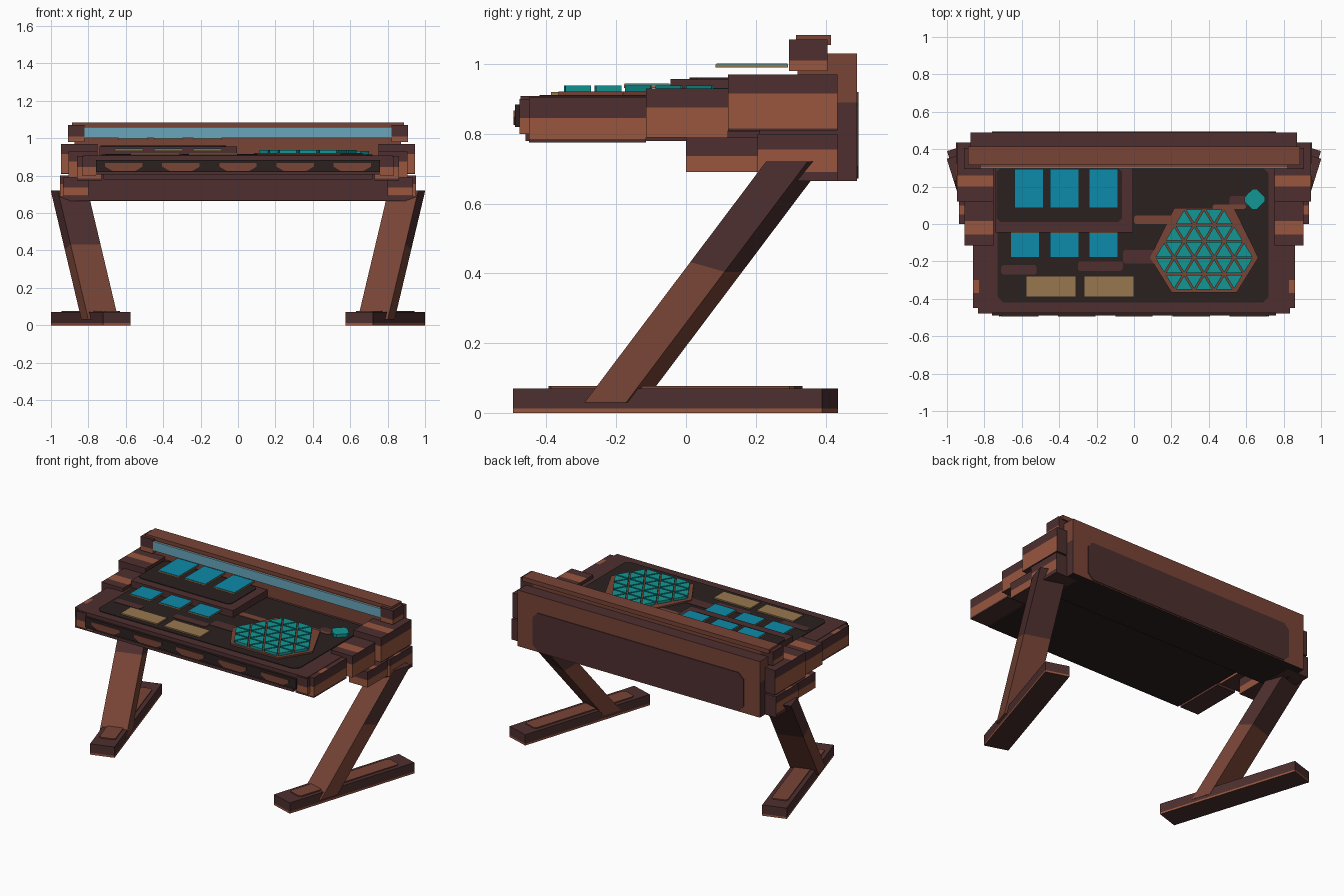
import bpy, bmesh, math
from mathutils import Matrix, Vector

cube = bpy.data.objects.get("Cube")
if cube:
    bpy.data.objects.remove(cube, do_unlink=True)

PALETTE = {"plum": (78, 47, 47), "brown": (120, 68, 54), "copper": (152, 86, 63),
           "dark": (43, 33, 32), "blue": (13, 138, 168), "teal": (18, 150, 148),
           "tan": (152, 119, 80), "glass": (104, 166, 188)}


def linear(c):
    c /= 255
    return c / 12.92 if c < 0.04 else ((c + 0.055) / 1.055) ** 2.4


MATS = {}
for key, rgb in PALETTE.items():
    m = bpy.data.materials.new(key)
    m.use_nodes = True
    col = [linear(c) for c in rgb] + [1]
    m.diffuse_color = col
    m.node_tree.nodes["Principled BSDF"].inputs["Base Color"].default_value = col
    MATS[key] = m


def finish(bm, name, color, matrix=None):
    """color is a palette name or a rule (face centre, normal) -> palette name."""
    if matrix:
        bm.transform(matrix)
    bmesh.ops.recalc_face_normals(bm, faces=bm.faces)
    me = bpy.data.meshes.new(name)
    slots = []
    for f in bm.faces:
        key = color if isinstance(color, str) else color(f.calc_center_median(), f.normal)
        if key not in slots:
            slots.append(key)
            me.materials.append(MATS[key])
        f.material_index = slots.index(key)
    bm.to_mesh(me)
    bm.free()
    ob = bpy.data.objects.new(name, me)
    bpy.context.collection.objects.link(ob)
    return ob


def cut(bm, co, no):
    bmesh.ops.bisect_plane(bm, geom=bm.verts[:] + bm.edges[:] + bm.faces[:],
                           plane_co=co, plane_no=no)


def box(name, x, y, z, color, zcuts=(), ycuts=(), matrix=None):
    bm = bmesh.new()
    bmesh.ops.create_cube(bm, size=1)
    for v in bm.verts:
        v.co = [r[0] if c < 0 else r[1] for c, r in zip(v.co, (x, y, z))]
    for h in zcuts:
        cut(bm, (0, 0, h), (0, 0, 1))
    for d in ycuts:
        cut(bm, (0, d, 0), (0, 1, 0))
    return finish(bm, name, color, matrix)


def add_prism(bm, pts, z0, z1):
    rings = [[bm.verts.new((px, py, h)) for px, py in pts] for h in (z0, z1)]
    bm.faces.new(rings[0][::-1])
    bm.faces.new(rings[1])
    for i in range(len(pts)):
        j = (i + 1) % len(pts)
        bm.faces.new((rings[0][i], rings[0][j], rings[1][j], rings[1][i]))


def prism(name, pts, z0, z1, color, matrix=None):
    bm = bmesh.new()
    add_prism(bm, pts, z0, z1)
    return finish(bm, name, color, matrix)


def bevelled(x, y, c):
    """Rectangle outline with cut corners."""
    (x0, x1), (y0, y1) = x, y
    return [(x0 + c, y0), (x1 - c, y0), (x1, y0 + c), (x1, y1 - c),
            (x1 - c, y1), (x0 + c, y1), (x0, y1 - c), (x0, y0 + c)]


def banded(lo, hi, y0=9, y1=9):
    """Copper band on upright faces, and across the top between y0 and y1."""
    def rule(c, n):
        if abs(n.z) < 0.5:
            return "copper" if lo < c.z < hi and n.y < 0.5 else "plum"
        return "copper" if n.z > 0 and y0 < c.y < y1 else "plum"
    return rule


# Legs, feet and stepped side arms
for side, s in (("left", 1), ("right", -1)):
    place = (Matrix.Scale(-1, 4, (1, 0, 0)) if s < 0 else Matrix()) \
        @ Matrix.Translation((0.7875, -0.03, 0)) @ Matrix.Rotation(math.radians(-17.5), 4, 'Z')
    box(side + "_foot", (-0.076, 0.076), (-0.464, 0.464), (0, 0.07),
        lambda c, n: "copper" if c.z < 0.012 and abs(n.z) < 0.5 else "plum",
        zcuts=[0.012], matrix=place)
    prism(side + "_foot_plate", bevelled((-0.05, 0.05), (-0.37, 0.37), 0.012),
          0.07, 0.077, "brown", place)

    # Slanted leg: profile in the foot's long plane, two-tone
    bm = bmesh.new()
    add_prism(bm, [(-0.245, 0.03), (-0.12, 0.03), (0.425, 0.72), (0.3, 0.72)], -0.078, 0.09)
    bm.transform(Matrix(((0, 0, 1, 0), (1, 0, 0, 0), (0, 1, 0, 0), (0, 0, 0, 1))))
    cut(bm, (0, 0.1, 0.425), (0, 0.27, 1))

    def leg_rule(c, n, s=s):
        if n.y < -0.6:
            return "brown" if s > 0 or c.z < 0.3 else "plum"
        return "plum" if c.z > 0.4 else "brown"
    finish(bm, side + "_leg", leg_rule, place)

    arms = [("rear_arm", (0.75, 0.947), (0.12, 0.435), (0.81, 0.97), (0.815, 0.915), (0.2, 0.26)),
            ("middle_arm", (0.75, 0.905), (-0.115, 0.12), (0.79, 0.93), (0.79, 0.875), (-0.055, 0.015)),
            ("front_arm", (0.73, 0.862), (-0.45, -0.115), (0.775, 0.905), (0.785, 0.845), (-0.37, -0.3)),
            ("lower_front_arm", (0.8, 0.935), (0, 0.205), (0.69, 0.79), (0.69, 0.737), (0.05, 0.1)),
            ("lower_rear_arm", (0.8, 0.953), (0.205, 0.435), (0.665, 0.8), (0.69, 0.755), (0.26, 0.32))]
    for name, x, y, z, band, top in arms:
        box(side + "_" + name, sorted((s * x[0], s * x[1])), y, z,
            banded(*band, *top), zcuts=band, ycuts=top)
    # Front corner block and rail end
    box(side + "_corner_block", sorted((s * 0.76, s * 0.835)), (-0.478, -0.4), (0.8, 0.9),
        banded(0.8, 0.845), zcuts=[0.845])
    box(side + "_rail_end", sorted((s * 0.82, s * 0.91)), (0.295, 0.405), (0.98, 1.07),
        banded(0.98, 1.01), zcuts=[1.01])


# Rear housing
def housing_rule(c, n):
    if abs(n.x) > 0.5:
        return "plum" if c.z < 0.89 else "brown"
    if n.z > 0.5:
        return "plum"
    return "dark" if n.z < -0.5 else "brown"


box("rear_housing", (-0.875, 0.872), (0.32, 0.49), (0.665, 1.03), housing_rule, zcuts=[0.89])
box("lower_apron", (-0.87, 0.87), (0.21, 0.4), (0.668, 0.81),
    lambda c, n: "dark" if n.z < -0.5 else "plum")
upright = Matrix.Translation((0, 0.495, 0)) @ Matrix.Rotation(math.radians(90), 4, 'X')
prism("back_inset_panel", bevelled((-0.76, 0.76), (0.672, 0.92), 0.035), 0, 0.007, "plum", upright)

# Top rail with glowing strip
box("top_rail", (-0.82, 0.82), (0.303, 0.405), (1.0, 1.06), "brown")
box("rail_cap", (-0.888, 0.888), (0.315, 0.415), (1.055, 1.083), "brown")
box("light_strip", (-0.82, 0.82), (0.297, 0.306), (1.0, 1.06), "glass")

# Table slab
box("table_slab", (-0.83, 0.83), (-0.475, 0.33), (0.805, 0.908),
    lambda c, n: "dark" if n.z < -0.5 else "plum")
box("table_underframe", (-0.72, 0.72), (-0.46, 0.3), (0.78, 0.81),
    lambda c, n: "dark" if n.z < -0.5 else "plum")
prism("table_inlay", bevelled((-0.73, 0.72), (-0.42, 0.3), 0.03), 0.905, 0.912, "dark")

# Front fascia with tapered inlays
box("front_fascia", (-0.76, 0.76), (-0.49, -0.47), (0.82, 0.884), "dark")
facing = Matrix.Translation((0, -0.488, 0)) @ Matrix.Rotation(math.radians(90), 4, 'X')
for i in range(-2, 3):
    cx = i * 0.305
    prism("fascia_inlay", [(cx - 0.06, 0.825), (cx + 0.06, 0.825), (cx + 0.1, 0.848),
                           (cx + 0.1, 0.867), (cx - 0.1, 0.867), (cx - 0.1, 0.848)],
          0, 0.006, "brown", facing)

# Painted traces on the table
TRACES = [("trace_brown", (0.0, 0.32), (0.0, 0.045), "brown"),
          ("trace_knob", (0.42, 0.6), (0.08, 0.105), "brown"),
          ("trace_knob_end", (0.51, 0.63), (0.1, 0.15), "plum"),
          ("trace_corner", (-0.71, -0.52), (-0.27, -0.22), "plum"),
          ("trace_middle", (-0.3, -0.06), (-0.25, -0.2), "plum"),
          ("trace_hexagon", (-0.06, 0.15), (-0.21, -0.14), "plum")]
for name, x, y, color in TRACES:
    prism(name, bevelled(x, y, 0.01), 0.91, 0.915, color)

# Raised desk with display panels
box("raised_desk", (-0.74, -0.005), (-0.045, 0.31), (0.9, 0.957), "plum")
prism("raised_desk_inlay", bevelled((-0.735, -0.065), (0.01, 0.3), 0.02), 0.955, 0.961, "dark")
for x0, xf in ((-0.64, -0.66), (-0.45, -0.45), (-0.24, -0.24)):
    for name, x, y, z in (("rear_screen", (x0, x0 + 0.155), (0.085, 0.293), 0.99),
                          ("front_screen", (xf, xf + 0.155), (-0.178, -0.045), 0.932)):
        box(name + "_base", x, y, (z, z + 0.009), "tan")
        box(name, (x[0] + 0.002, x[1] - 0.002), (y[0] + 0.002, y[1] - 0.002),
            (z + 0.008, z + 0.012), "blue")
for x in ((-0.575, -0.312), (-0.265, -0.002)):
    box("keypad", x, (-0.387, -0.282), (0.908, 0.92), "tan")

# Hexagonal table display made of rows of triangles
prism("hexagon_base", [(0.2, -0.365), (0.55, -0.365), (0.665, -0.18), (0.535, 0.085),
                       (0.215, 0.085), (0.085, -0.18)], 0.905, 0.922, "brown")
bm = bmesh.new()
SIDE, ROW, MID = 0.107, 0.0875, 0.375
for r, (low, high) in enumerate(((3, 4), (4, 5), (5, 4), (4, 3), (3, 2))):
    yb = -0.355 + r * ROW
    for count, base, tip in ((low, yb, yb + ROW), (high, yb + ROW, yb)):
        for k in range(count):
            cx = MID + (k - (count - 1) / 2) * SIDE
            tri = [Vector((cx - SIDE / 2, base)), Vector((cx + SIDE / 2, base)), Vector((cx, tip))]
            mid = sum(tri, Vector((0, 0))) / 3
            add_prism(bm, [mid + (p - mid) * 0.84 for p in tri], 0.921, 0.938)
finish(bm, "hexagon_tiles", "teal")

# Control knob: notched disc
notched = []
for i in range(16):
    a = math.radians(i * 22.5 + 11.25)
    rad = 0.056 if i % 4 in (0, 3) else 0.048
    notched.append((0.645 + rad * math.cos(a), 0.132 + rad * math.sin(a)))
prism("control_knob", notched, 0.908, 0.932, "teal")
